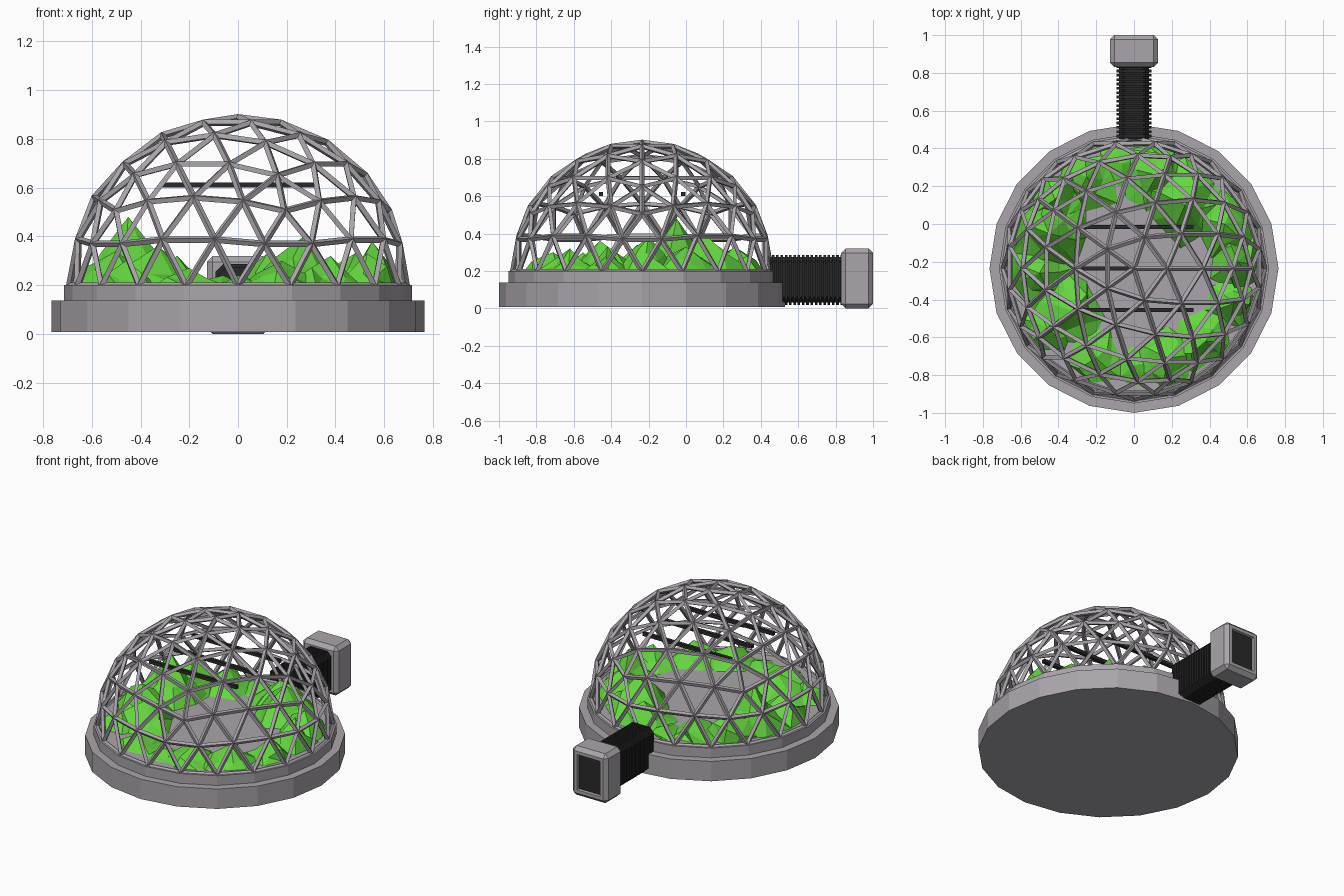
import bpy, bmesh, math, random
from mathutils import Vector

cube = bpy.data.objects.get("Cube")
if cube:
    bpy.data.objects.remove(cube)

random.seed(7)
CY = -0.235      # dome centre along y
FLOOR = 0.2      # floor height


def material(name, rgb):
    m = bpy.data.materials.new(name)
    m.use_nodes = True
    m.diffuse_color = (*rgb, 1)
    m.node_tree.nodes["Principled BSDF"].inputs["Base Color"].default_value = (*rgb, 1)
    return m


GREY = material("warm grey", (0.40, 0.375, 0.405))
GREEN = material("leaf green", (0.13, 0.68, 0.05))
DARK = material("charcoal", (0.022, 0.022, 0.022))


def finish(name, bm, *mats):
    bmesh.ops.recalc_face_normals(bm, faces=bm.faces)
    mesh = bpy.data.meshes.new(name)
    bm.to_mesh(mesh)
    bm.free()
    for m in mats:
        mesh.materials.append(m)
    ob = bpy.data.objects.new(name, mesh)
    bpy.context.collection.objects.link(ob)
    return ob


def box(name, lo, hi, mat):
    bm = bmesh.new()
    lo, hi = Vector(lo), Vector(hi)
    bmesh.ops.create_cube(bm, size=1)
    for v in bm.verts:
        v.co = (lo + hi) / 2 + v.co * (hi - lo)
    return finish(name, bm, mat)


# Stepped twenty-sided base
def lathe(name, profile, sides, mat):
    bm = bmesh.new()
    rings = []
    for r, z in profile:
        angles = [math.tau * i / sides for i in range(sides)]
        rings.append([bm.verts.new((r * math.cos(a), CY + r * math.sin(a), z)) for a in angles])
    for a, b in zip(rings, rings[1:]):
        for i in range(sides):
            j = (i + 1) % sides
            bm.faces.new((a[i], a[j], b[j], b[i]))
    bm.faces.new(rings[0])
    bm.faces.new(rings[-1])
    return finish(name, bm, mat)


lathe("base", [(0.765, 0.008), (0.765, 0.137), (0.715, 0.137), (0.715, FLOOR)], 20, GREY)

# Geodesic lattice dome
bm = bmesh.new()
bmesh.ops.create_icosphere(bm, subdivisions=3, radius=0.692)
bmesh.ops.delete(bm, geom=[v for v in bm.verts if v.co.z < -0.01], context='VERTS')
for v in bm.verts:
    v.co += Vector((0, CY, FLOOR - 0.004))
dome = finish("dome_lattice", bm, GREY)
wire = dome.modifiers.new("struts", 'WIREFRAME')
wire.thickness = 0.028
wire.use_boundary = True
wire.use_even_offset = True

# Lamp bars hung under the dome
for i, dy in enumerate((-0.22, 0, 0.22)):
    box(f"lamp_bar_{i + 1}", (-0.315, CY + dy - 0.011, 0.6),
        (0.315, CY + dy + 0.011, 0.622), DARK)

# Faceted planting around the floor: x, y, radius, peak height
CRAGS = [(-0.45, -0.05, 0.22, 0.48), (-0.50, -0.26, 0.18, 0.34),
         (-0.33, -0.46, 0.20, 0.36), (-0.46, -0.55, 0.15, 0.30),
         (-0.20, -0.71, 0.16, 0.27), (0.0, -0.75, 0.14, 0.24),
         (0.18, -0.71, 0.17, 0.30), (0.38, -0.62, 0.16, 0.32),
         (0.53, -0.42, 0.14, 0.33), (0.55, -0.20, 0.14, 0.38),
         (0.48, 0.0, 0.18, 0.33), (0.27, 0.10, 0.22, 0.40),
         (0.12, 0.26, 0.18, 0.33), (-0.06, 0.32, 0.15, 0.24),
         (-0.25, 0.25, 0.18, 0.32), (-0.42, 0.13, 0.19, 0.36)]


def inside(x, y, z):
    """Keep a point within the dome."""
    limit = math.sqrt(max(0.66 ** 2 - (z - FLOOR) ** 2, 0.01))
    d = math.hypot(x, y - CY)
    k = min(1, limit / d)
    return (x * k, CY + (y - CY) * k, z)


bm = bmesh.new()
for x, y, r, top in CRAGS:
    sides = 7
    rings = []
    for scale, height in ((1.15, 0), (0.6, 0.5)):
        ring = []
        for i in range(sides):
            a = math.tau * (i + random.uniform(-0.3, 0.3)) / sides
            d = r * scale * random.uniform(0.75, 1.15)
            z = FLOOR - 0.01 + (top - FLOOR) * height * random.uniform(0.6, 1.4)
            ring.append(bm.verts.new(inside(x + d * math.cos(a), y + d * math.sin(a), z)))
        rings.append(ring)
    low, mid = rings
    peak = bm.verts.new(inside(x, y, top))
    for i in range(sides):
        j = (i + 1) % sides
        bm.faces.new((low[i], low[j], mid[i]))
        bm.faces.new((low[j], mid[j], mid[i]))
        bm.faces.new((mid[i], mid[j], peak))
    bm.faces.new(low)
finish("planting", bm, GREEN)

# Corrugated passage: chamfered rectangle swept along y with ribs
bm = bmesh.new()
RIBS, START, END = 17, 0.45, 0.84
step = (END - START) / RIBS
rings = []
for i in range(RIBS):
    for part, grow in ((0, 0), (0.4, 0), (0.4, 0.012), (1, 0.012), (1, 0)):
        w, h, c = 0.08 + grow, 0.122 + grow, 0.03
        quarter = [(w, h - c), (w - c, h)]
        half = quarter + [(-x, z) for x, z in reversed(quarter)]
        outline = half + [(-x, -z) for x, z in half]
        y = START + (i + part) * step
        rings.append([bm.verts.new((x, y, 0.152 + z)) for x, z in outline])
for a, b in zip(rings, rings[1:]):
    for i in range(len(a)):
        j = (i + 1) % len(a)
        bm.faces.new((a[i], a[j], b[j], b[i]))
bm.faces.new(rings[0])
bm.faces.new(rings[-1])
bmesh.ops.remove_doubles(bm, verts=bm.verts, dist=0.0001)
finish("passage", bm, DARK)

# Docking block with a recessed dark hatch at the back
bm = bmesh.new()
bmesh.ops.create_cube(bm, size=1)
for v in bm.verts:
    v.co = (v.co.x * 0.256, 0.915 + v.co.y * 0.17, 0.16 + v.co.z * 0.32)
bmesh.ops.bevel(bm, geom=bm.edges[:], offset=0.024, segments=1, affect='EDGES')
back = max(bm.faces, key=lambda f: f.calc_center_median().y)
bmesh.ops.inset_region(bm, faces=[back], thickness=0.03)
bmesh.ops.inset_region(bm, faces=[back], thickness=0.005, depth=-0.015)
back.material_index = 1
finish("docking_block", bm, GREY, DARK)
